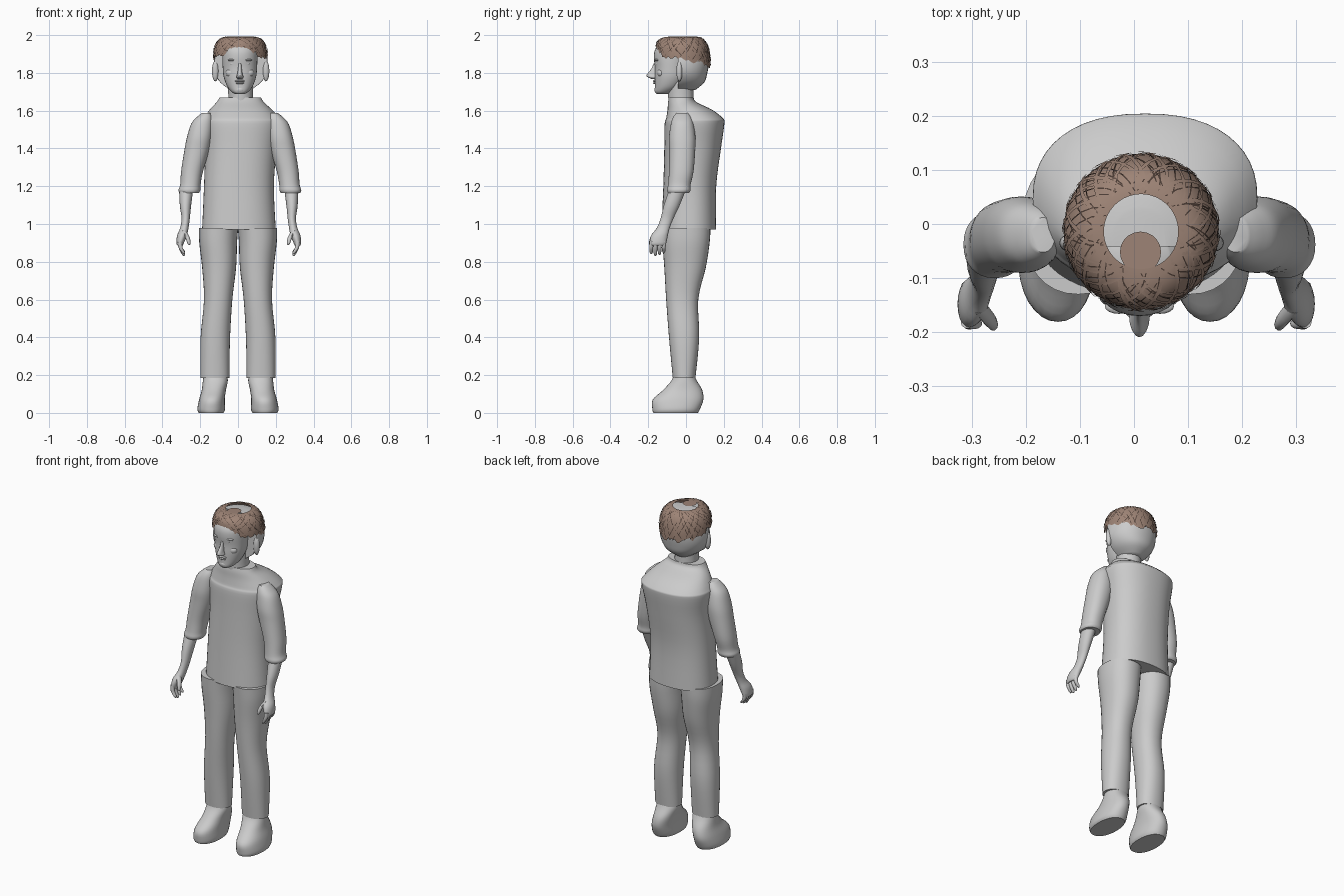
import bpy, bmesh, random
from math import sin, cos, pi, copysign
from mathutils import Vector

random.seed(4)
cube = bpy.data.objects.get("Cube")
if cube:
    bpy.data.objects.remove(cube)


def material(name, rgb):
    m = bpy.data.materials.new(name)
    m.use_nodes = True
    m.diffuse_color = (*rgb, 1)
    bsdf = next(n for n in m.node_tree.nodes if n.type == 'BSDF_PRINCIPLED')
    bsdf.inputs["Base Color"].default_value = (*rgb, 1)
    return m


GREY = material("plain grey", (0.6, 0.6, 0.6))
BROWN = material("hair brown", (0.34, 0.23, 0.18))
DARK = material("dark strand brown", (0.07, 0.045, 0.035))
parts = []


def finish(name, bm, mat, solid=True):
    if solid:
        bmesh.ops.recalc_face_normals(bm, faces=bm.faces)
    mesh = bpy.data.meshes.new(name)
    bm.to_mesh(mesh)
    bm.free()
    mesh.materials.append(mat)
    ob = bpy.data.objects.new(name, mesh)
    bpy.context.collection.objects.link(ob)
    parts.append(ob)
    return ob


def smooth_rings(rings, steps):
    """Catmull-Rom interpolation between cross-sections."""
    ends = [rings[0]] + list(rings) + [rings[-1]]
    out = []
    for a, b, c, d in zip(ends, ends[1:], ends[2:], ends[3:]):
        for k in range(steps):
            t = k / steps
            out.append([q + t / 2 * (r - p + t * (2 * p - 5 * q + 4 * r - s + t * (3 * (q - r) + s - p)))
                        for p, q, r, s in zip(a, b, c, d)])
    return out + [rings[-1]]


def loft(name, rings, side=1, shift=0, power=2.2, sides=32, steps=4, flat_front=None):
    """Rings are (z, centre x, centre y, half width, half depth)."""
    bm = bmesh.new()
    loops = []
    for z, cx, cy, rx, ry in smooth_rings(rings, steps):
        loop = []
        for i in range(sides):
            a = 2 * pi * i / sides
            x = copysign(abs(cos(a)) ** (2 / power), cos(a)) * rx
            y = cy + copysign(abs(sin(a)) ** (2 / power), sin(a)) * ry
            if flat_front is not None:
                y = max(y, flat_front)
            loop.append(bm.verts.new((side * (cx + x) + shift, y, z)))
        loops.append(loop)
    for lo, hi in zip(loops, loops[1:]):
        for i in range(sides):
            j = (i + 1) % sides
            bm.faces.new((lo[i], lo[j], hi[j], hi[i]))
    bm.faces.new(loops[0])
    bm.faces.new(loops[-1])
    return finish(name, bm, GREY)


def blob(name, centre, size):
    bm = bmesh.new()
    bmesh.ops.create_uvsphere(bm, u_segments=16, v_segments=10, radius=1)
    for v in bm.verts:
        v.co = Vector(c + p * s for c, p, s in zip(centre, v.co, size))
    return finish(name, bm, GREY)


# Shirt body with raised collar
loft("shirt", [(.97, .005, .015, .195, .145), (1.2, .005, .02, .185, .14),
               (1.4, .015, .035, .19, .15), (1.53, .02, .045, .207, .158),
               (1.56, .02, .045, .2, .15), (1.605, .015, .02, .165, .118),
               (1.645, .012, -.02, .125, .075), (1.67, .012, -.025, .11, .065)],
     power=2.3, sides=48)

for side, label in ((1, "left"), (-1, "right")):
    # Trouser leg and shoe
    loft(label + "_trouser_leg", [(.185, .122, -.01, .076, .06), (.4, .12, -.01, .078, .08),
                                  (.6, .105, -.02, .075, .085), (.77, .1, -.005, .09, .11),
                                  (.9, .105, 0, .1, .125), (.98, .103, 0, .104, .13)], side)
    loft(label + "_shoe", [(0, .142, -.055, .066, .118), (.02, .142, -.052, .073, .126),
                           (.07, .138, -.042, .068, .134), (.12, .128, -.018, .064, .104),
                           (.17, .12, -.01, .066, .068), (.21, .12, -.01, .06, .05)], side)
    # Sleeve with a rolled cuff
    loft(label + "_sleeve", [(1.165, .268, -.04, .052, .056), (1.18, .267, -.038, .058, .062),
                             (1.21, .262, -.035, .054, .06), (1.28, .253, -.025, .058, .065),
                             (1.39, .228, -.02, .066, .069), (1.46, .214, -.02, .066, .07),
                             (1.53, .2, -.02, .058, .06), (1.565, .187, -.02, .042, .048),
                             (1.588, .178, -.02, .022, .032)], side, .01)
    # Forearm and palm
    loft(label + "_forearm", [(1.19, .278, -.042, .038, .045), (1.1, .282, -.075, .03, .042),
                              (1.03, .281, -.1, .022, .034), (.98, .288, -.12, .022, .034),
                              (.94, .3, -.14, .026, .044), (.9, .31, -.148, .02, .044),
                              (.885, .31, -.15, .014, .038)], side, .004, 2, 20)
    # Curled fingers and thumb
    for n in range(4):
        y = -.182 + n * .022
        tip = .83 + abs(n - 1.2) * .009
        loft(label + "_finger", [(.91, .312, y, .012, .011), (.875, .308, y - .002, .011, .011),
                                 (tip + .01, .294, y - .002, .009, .009),
                                 (tip, .29, y - .002, .004, .004)], side, .004, 2, 10, 3)
    loft(label + "_thumb", [(.965, .292, -.15, .012, .016), (.93, .272, -.175, .012, .014),
                            (.9, .264, -.186, .009, .011), (.89, .262, -.188, .004, .005)],
         side, .004, 2, 10, 3)

# Neck, face and back of the head
HX = .01
loft("neck", [(1.62, .014, -.025, .07, .068), (1.67, .014, -.027, .065, .067),
              (1.76, .012, -.03, .068, .067)], power=2)
loft("face", [(1.688, HX, -.125, .025, .03), (1.7, HX, -.115, .045, .05),
              (1.73, HX, -.095, .068, .07), (1.78, HX, -.08, .086, .086),
              (1.83, HX, -.078, .091, .087), (1.88, HX, -.077, .093, .093),
              (1.92, HX, -.076, .092, .089), (1.955, HX, -.07, .08, .072),
              (1.978, HX, -.06, .055, .04)], power=2.1)
loft("back_of_head", [(1.71, .013, -.035, .055, .085), (1.75, .014, -.035, .108, .132),
                      (1.8, .015, -.035, .138, .148), (1.86, .015, -.035, .142, .157),
                      (1.91, .014, -.035, .13, .152), (1.95, .013, -.035, .112, .135),
                      (1.975, .012, -.035, .09, .105), (1.985, .012, -.035, .05, .06)],
     flat_front=-.042)

# Facial features
loft("nose", [(1.768, HX, -.165, .012, .018), (1.778, HX, -.172, .019, .032),
              (1.79, HX, -.172, .015, .036), (1.82, HX, -.163, .01, .022),
              (1.85, HX, -.158, .008, .013)], power=2, sides=16)
blob("upper_lip", (HX, -.163, 1.757), (.026, .013, .006))
blob("lower_lip", (HX, -.162, 1.746), (.022, .013, .006))
blob("chin", (HX, -.148, 1.71), (.028, .02, .02))
for side, label in ((1, "left"), (-1, "right")):
    blob(label + "_eye", (HX + side * .036, -.148, 1.846), (.017, .012, .009))
    blob(label + "_brow", (HX + side * .038, -.152, 1.868), (.026, .014, .007))
    blob(label + "_cheek", (HX + side * .045, -.132, 1.8), (.03, .022, .024))
    blob(label + "_ear", (.014 + side * .134, -.035, 1.81), (.018, .016, .055))


# Hair: a ring-shaped cap with ragged hem and an open crown
def hair_point(a, t, lift=1.0, jag=0.0):
    front = max(0, -sin(a))
    hem = 1.885 - .045 * max(0, sin(a)) + .055 * front ** 6 + jag
    r = (1 - .52 * t ** 2.2) * lift
    return Vector((.013 + .143 * r * cos(a), -.014 + .144 * r * sin(a),
                   hem + (1.992 - hem) * sin(t * pi / 2)))


COUNT, LEVELS = 64, 8
bm = bmesh.new()
jags = [random.uniform(-.02, .012) for _ in range(COUNT)]
grid = [[bm.verts.new(hair_point(2 * pi * i / COUNT, k / LEVELS, 1, jags[i] * (1 - k / LEVELS)))
         for i in range(COUNT)] for k in range(LEVELS + 1)]
for lo, hi in zip(grid, grid[1:]):
    for i in range(COUNT):
        j = (i + 1) % COUNT
        bm.faces.new((lo[i], lo[j], hi[j], hi[i]))
finish("hair_cap", bm, BROWN, solid=False)

# Tuft lying over the front of the crown
bm = bmesh.new()
bmesh.ops.create_circle(bm, cap_ends=True, segments=20, radius=.038)
for v in bm.verts:
    v.co += Vector((.012, -.052, 1.99))
finish("crown_tuft", bm, BROWN, solid=False)


# Crossing strands over the cap
def strands(name, count, width, mat, lift):
    bm = bmesh.new()
    for n in range(count):
        start = 2 * pi * n / count
        lean = random.uniform(.4, .9) * (1 if n % 2 else -1)
        low, high = random.uniform(-.05, .2), random.uniform(.8, 1)
        row = []
        for k in range(7):
            t = max(0, low + (high - low) * k / 6)
            a = start + lean * k / 6
            row.append([bm.verts.new(hair_point(a + w, t, lift)) for w in (-width, width)])
        for p, q in zip(row, row[1:]):
            bm.faces.new((p[0], p[1], q[1], q[0]))
    finish(name, bm, mat, solid=False)


strands("dark_strands", 56, .014, DARK, 1.015)
strands("brown_strands", 40, .035, BROWN, 1.025)

# Smooth shading with sharp hems
bpy.ops.object.select_all(action='DESELECT')
for ob in parts:
    ob.select_set(True)
bpy.context.view_layer.objects.active = parts[0]
bpy.ops.object.shade_smooth_by_angle(angle=pi / 4)
